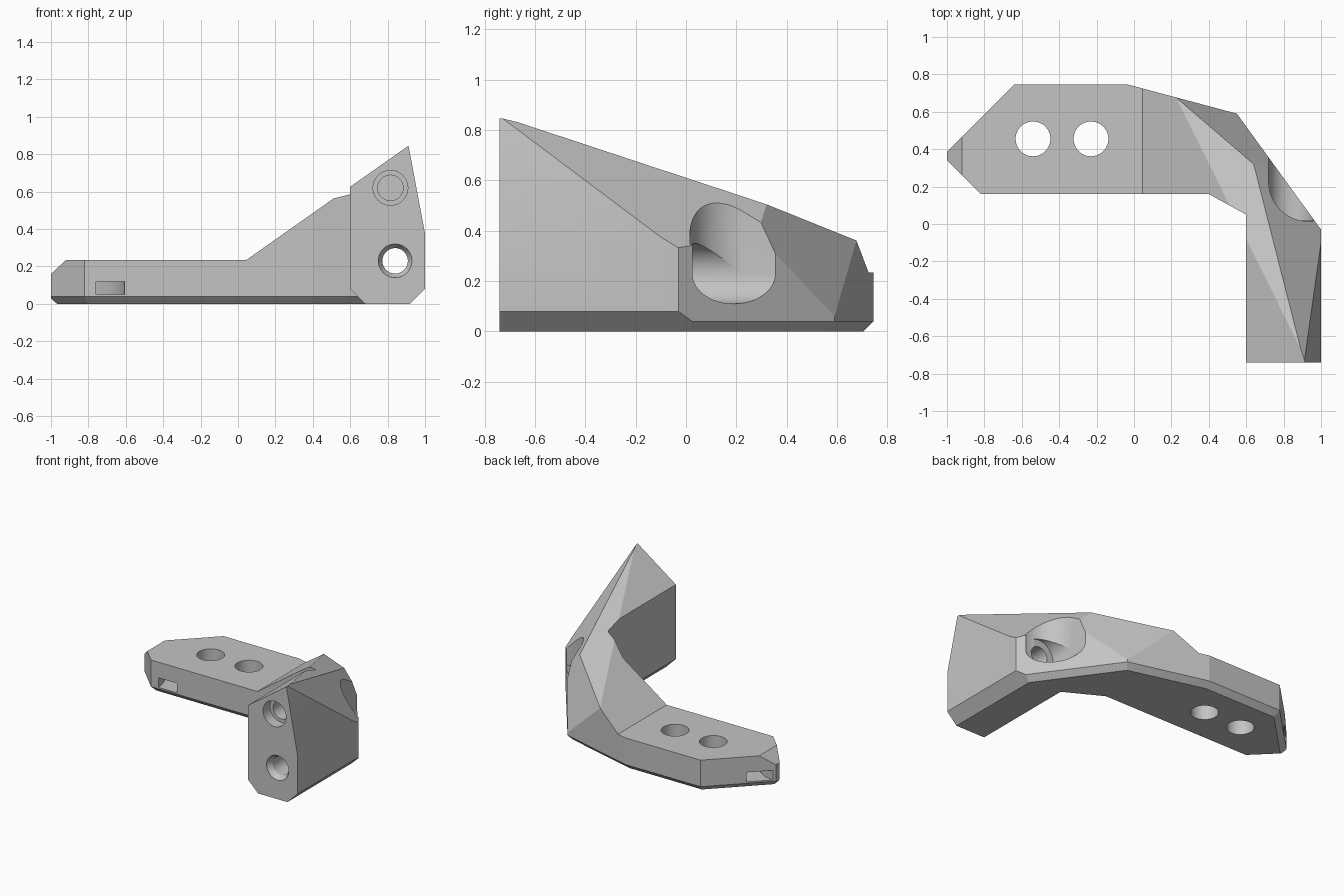
import bpy, bmesh, math
from mathutils import Vector

if "Cube" in bpy.data.objects:
    bpy.data.objects.remove(bpy.data.objects["Cube"])


def loft(name, rings):
    """Closed solid through a list of equal-length 3D rings."""
    bm = bmesh.new()
    vs = [[bm.verts.new(p) for p in r] for r in rings]
    n = len(vs[0])
    for a, b in zip(vs, vs[1:]):
        for i in range(n):
            j = (i + 1) % n
            bm.faces.new((a[i], a[j], b[j], b[i]))
    bm.faces.new(vs[0][::-1])
    bm.faces.new(vs[-1])
    bmesh.ops.recalc_face_normals(bm, faces=bm.faces)
    me = bpy.data.meshes.new(name)
    bm.to_mesh(me)
    bm.free()
    ob = bpy.data.objects.new(name, me)
    bpy.context.collection.objects.link(ob)
    return ob


def along(pts, axis, t):
    return [(u, v, t) if axis == 'z' else (u, t, v) for u, v in pts]


def prism(name, pts, axis, lo, hi):
    return loft(name, [along(pts, axis, lo), along(pts, axis, hi)])


def arc(cx, cy, r, a0=0, a1=360, n=48):
    full = a1 - a0 == 360
    return [(cx + r * math.cos(math.radians(a0 + (a1 - a0) * i / n)),
             cy + r * math.sin(math.radians(a0 + (a1 - a0) * i / n)))
            for i in range(n if full else n + 1)]


def turned(name, cx, cz, steps):
    """Round cutter along y from (y, radius) steps."""
    return loft(name, [along(arc(cx, cz, r), 'y', y) for y, r in steps])


# Body: front profile extruded through the depth
body = prism("bracket", [(-1, 0), (-1, .16), (-.92, .235), (.045, .235), (1, .908), (1, 0)],
             'y', -.74, .745)
bm = bmesh.new()
bm.from_mesh(body.data)


def cut(p, n):
    """Remove everything on the outer side of a plane and cap it."""
    res = bmesh.ops.bisect_plane(bm, geom=bm.verts[:] + bm.edges[:] + bm.faces[:], dist=1e-5,
                                 plane_co=p, plane_no=Vector(n).normalized(), clear_outer=True)
    edges = [e for e in res['geom_cut'] if isinstance(e, bmesh.types.BMEdge) and e.is_boundary]
    bmesh.ops.holes_fill(bm, edges=edges, sides=0)


def plane3(a, b, c):
    a, b, c = Vector(a), Vector(b), Vector(c)
    n = (b - a).cross(c - a)
    cut(a, n if n.z > 0 else -n)


# Outer walls, each with a bottom chamfer
for a, b in [((-.82, .16), (-1, .34)), ((-1, .385), (-.64, .745)),
             ((-.03, .745), (.55, .59)), ((.55, .59), (1, -.03))]:
    n = Vector((a[1] - b[1], b[0] - a[0], 0)).normalized()
    cut((*a, 0), n)
    cut((*a, .04), n + Vector((0, 0, -1)))
cut((0, .745, .04), (0, 1, -1))
cut((-1, 0, .03), (-1, 0, -1))
cut((1, 0, .08), (1, 0, -1))

# Sloping facets of the upright block and corner
peak, ridge, knee = (.91, -.74, .855), (.64, .32, .505), (.235, .67, .36)
plane3(peak, ridge, (.695, -.74, .838))
plane3(peak, ridge, (1, -.1, .375))
plane3(peak, (1, -.74, .375), (1, -.1, .375))
plane3(knee, ridge, (.55, .59, .06))
bmesh.ops.recalc_face_normals(bm, faces=bm.faces)
bm.to_mesh(body.data)
bm.free()


# Inner corner notch, flared at the bottom to leave chamfers
def notch_ring(z):
    a, b = max(0, .04 - z), max(0, .08 - z)
    nx, ny = Vector((.11, .2)).normalized()
    d = nx * .4 + ny * .16 + a
    return [(-2, -2, z), (-2, .16 + a, z), ((d - ny * (.16 + a)) / nx, .16 + a, z),
            (.6 + b, (d - nx * (.6 + b)) / ny, z), (.6 + b, -2, z)]


cutters = [loft("notch", [notch_ring(z) for z in (-.1, .04, .08, 1.2)])]

# Top inner chamfer of the upright block
cutters.append(prism("block_chamfer", [(.5, .592), (.8, .968), (.5, 1.2)], 'y', -1, 0))

# Vertical mounting holes
for x in (-.54, -.23):
    cutters.append(prism("mount_hole", arc(x, .455, .093), 'z', -.1, .5))

# Front holes and the rear pocket
cutters.append(turned("lower_hole", .84, .23,
                      [(-.8, .09), (-.735, .09), (-.70, .068), (.2, .068)]))
cutters.append(turned("upper_hole", .815, .62,
                      [(-.8, .093), (-.66, .093), (-.66, .068), (-.45, .068)]))
cutters.append(turned("rear_bore", .84, .23, [(.02, .12), (.9, .12)]))
pocket = arc(.93, .225, .21, 180, 270, 16) + [(.96, .015), (.96, .9), (.72, .9)]
cutters.append(prism("rear_pocket", pocket, 'z', .23, 1.2))

# Curved tie slot through the thin end
slot = arc(-1, .16, .24, -30, 120, 40) + arc(-1, .16, .393, 120, -30, 40)
cutters.append(prism("tie_slot", slot, 'z', .05, .12))

bpy.context.view_layer.objects.active = body
for c in cutters:
    c.hide_render = True
    m = body.modifiers.new(c.name, 'BOOLEAN')
    m.operation, m.solver, m.object = 'DIFFERENCE', 'EXACT', c
    bpy.ops.object.modifier_apply(modifier=m.name)
    bpy.data.objects.remove(c)

# One plain grey, smooth only inside the round holes
grey = bpy.data.materials.new("light_grey")
grey.diffuse_color = (.55, .55, .55, 1)
grey.use_nodes = True
grey.node_tree.nodes["Principled BSDF"].inputs["Base Color"].default_value = grey.diffuse_color
body.data.materials.clear()
body.data.materials.append(grey)
for p in body.data.polygons:
    p.material_index = 0
bpy.ops.object.select_all(action='DESELECT')
body.select_set(True)
bpy.ops.object.shade_smooth_by_angle(angle=math.radians(12))
